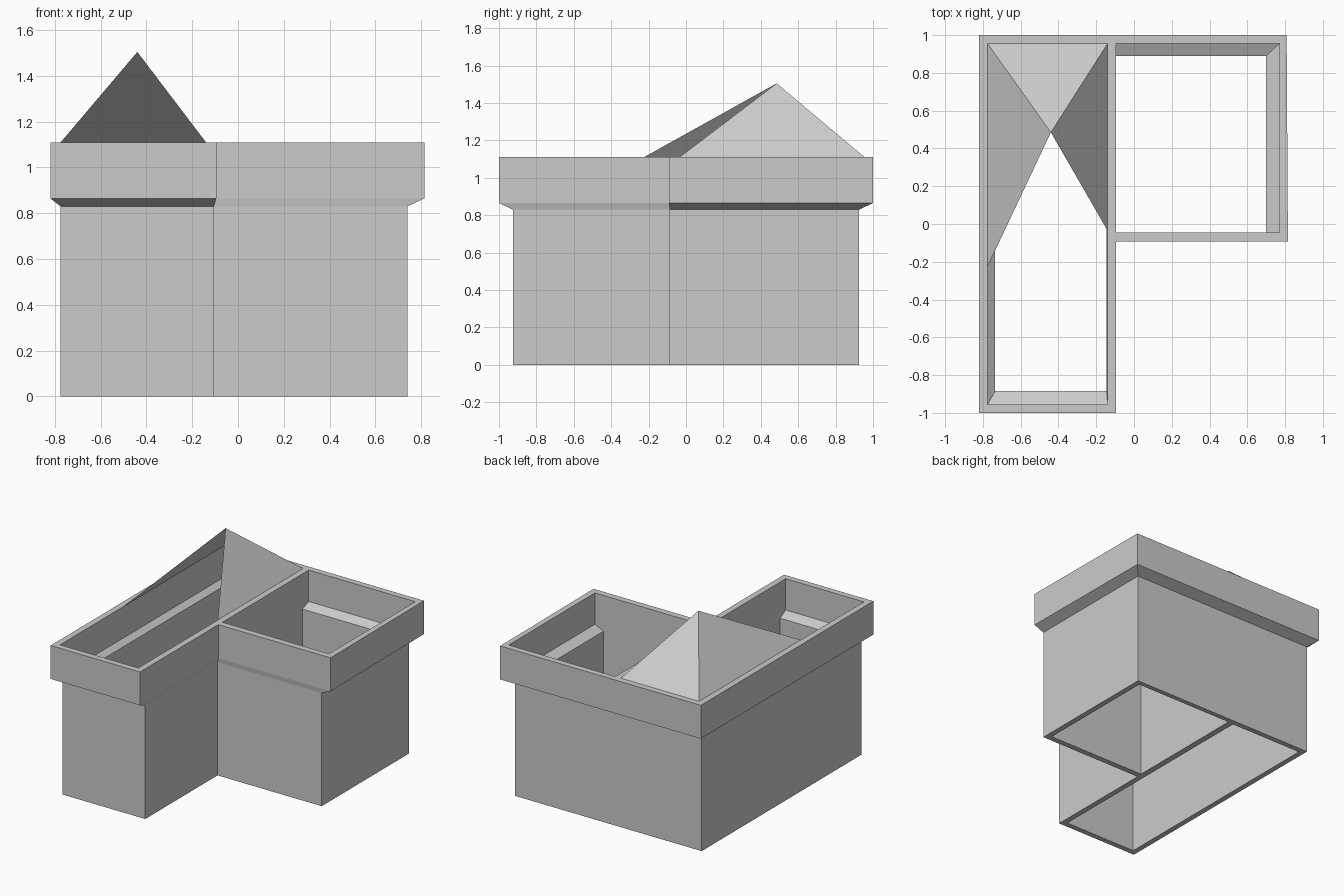
import bpy, bmesh

if "Cube" in bpy.data.objects:
    bpy.data.objects.remove(bpy.data.objects["Cube"])


def finish(name, bm):
    bmesh.ops.recalc_face_normals(bm, faces=bm.faces)
    mesh = bpy.data.meshes.new(name)
    bm.to_mesh(mesh)
    bm.free()
    obj = bpy.data.objects.new(name, mesh)
    bpy.context.collection.objects.link(obj)
    return obj


def loft(bm, lower, upper, z_low, z_high):
    """Wall skin with a flared band; returns the bottom and top edge loops."""
    levels = [(lower, 0), (lower, z_low), (upper, z_high), (upper, TOP)]
    rings = [[bm.verts.new((x, y, z)) for x, y in plan] for plan, z in levels]
    n = len(lower)
    for a, b in zip(rings, rings[1:]):
        for i in range(n):
            j = (i + 1) % n
            bm.faces.new((a[i], a[j], b[j], b[i]))
    return [[bm.edges.get((r[i], r[(i + 1) % n])) for i in range(n)]
            for r in (rings[0], rings[-1])]


def rect(x0, x1, y0, y1):
    return [(x0, y0), (x1, y0), (x1, y1), (x0, y1)]


TOP = 1.11

# L-shaped walls with two open rooms and a flared parapet
bm = bmesh.new()
outer_low = [(-.775, -.925), (-.105, -.925), (-.105, -.087),
             (.74, -.087), (.74, .925), (-.775, .925)]
outer_top = [(-.82, -1), (-.095, -1), (-.095, -.092),
             (.815, -.092), (.808, 1), (-.82, 1)]
skins = [
    loft(bm, outer_low, outer_top, .83, .865),
    loft(bm, rect(-.735, -.145, -.885, .885),
         rect(-.775, -.14, -.955, .955), .848, .88),
    loft(bm, rect(-.1, .70, -.045, .89),
         rect(-.095, .77, -.045, .955), .848, .88),
]
# Bottom and top rims between the outer skin and the room skins
for level in (0, 1):
    edges = [e for skin in skins for e in skin[level]]
    bmesh.ops.triangle_fill(bm, use_beauty=True, use_dissolve=False, edges=edges)
finish("walls", bm)

# Open three-sided roof sheet over the back of the long room
bm = bmesh.new()
apex, back_l, back_r, left, right = [bm.verts.new(p) for p in (
    (-.44, .485, 1.505), (-.775, .955, TOP), (-.14, .955, TOP),
    (-.775, -.225, TOP), (-.14, -.035, TOP))]
for a, b in ((right, back_r), (back_r, back_l), (back_l, left)):
    bm.faces.new((a, b, apex))
finish("roof", bm)
